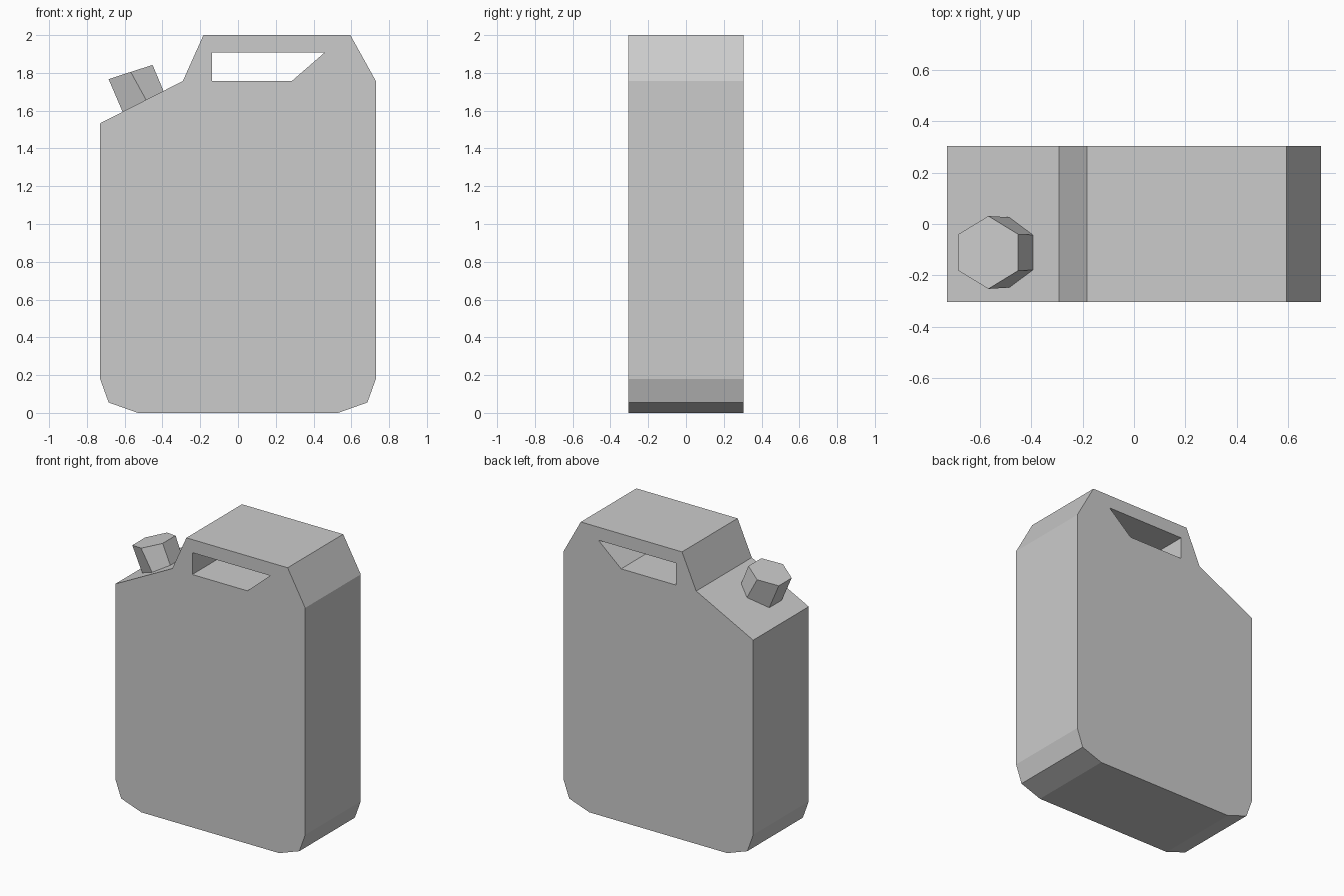
import bpy, bmesh

if "Cube" in bpy.data.objects:
    bpy.data.objects.remove(bpy.data.objects["Cube"])


def loft(name, ring_a, ring_b):
    """Closed solid between two matching rings of points."""
    bm = bmesh.new()
    a = [bm.verts.new(p) for p in ring_a]
    b = [bm.verts.new(p) for p in ring_b]
    bm.faces.new(a)
    bm.faces.new(b[::-1])
    n = len(a)
    for i in range(n):
        j = (i + 1) % n
        bm.faces.new((a[i], b[i], b[j], a[j]))
    bmesh.ops.recalc_face_normals(bm, faces=bm.faces[:])
    mesh = bpy.data.meshes.new(name)
    bm.to_mesh(mesh)
    bm.free()
    obj = bpy.data.objects.new(name, mesh)
    bpy.context.collection.objects.link(obj)
    return obj


def slab(name, profile, half_depth):
    """Front-view (x, z) profile extruded along y."""
    return loft(name, [(x, -half_depth, z) for x, z in profile],
                [(x, half_depth, z) for x, z in profile])


# Can body with chamfered base and sloping spout shoulder
body = slab("can_body", [
    (-0.53, 0), (0.53, 0), (0.685, 0.055), (0.73, 0.18), (0.73, 1.757),
    (0.595, 2.0), (-0.183, 2.0), (-0.292, 1.757), (-0.73, 1.533),
    (-0.73, 0.18), (-0.685, 0.055)], 0.305)

# Handle opening cut right through the body
cutter = slab("handle_cutter", [
    (-0.138, 1.757), (0.285, 1.757), (0.46, 1.909), (-0.138, 1.909)], 0.5)
cutter.hide_render = True
cut = body.modifiers.new("handle_opening", 'BOOLEAN')
cut.operation = 'DIFFERENCE'
cut.solver = 'EXACT'
cut.object = cutter
bpy.context.view_layer.objects.active = body
bpy.ops.object.modifier_apply(modifier=cut.name)
bpy.data.objects.remove(cutter)


# Tilted six-sided cap, its base resting on the shoulder
def hexagon(left, mid, right, radius, yc=-0.111):
    stations = [(left, 0.5), (mid, 1), (right, 0.5),
                (right, -0.5), (mid, -1), (left, -0.5)]
    return [(x, yc + s * radius, z) for (x, z), s in stations]


loft("spout_cap",
     hexagon((-0.61, 1.592), (-0.486, 1.656), (-0.394, 1.703), 0.137),
     hexagon((-0.685, 1.767), (-0.568, 1.805), (-0.452, 1.842), 0.142))
